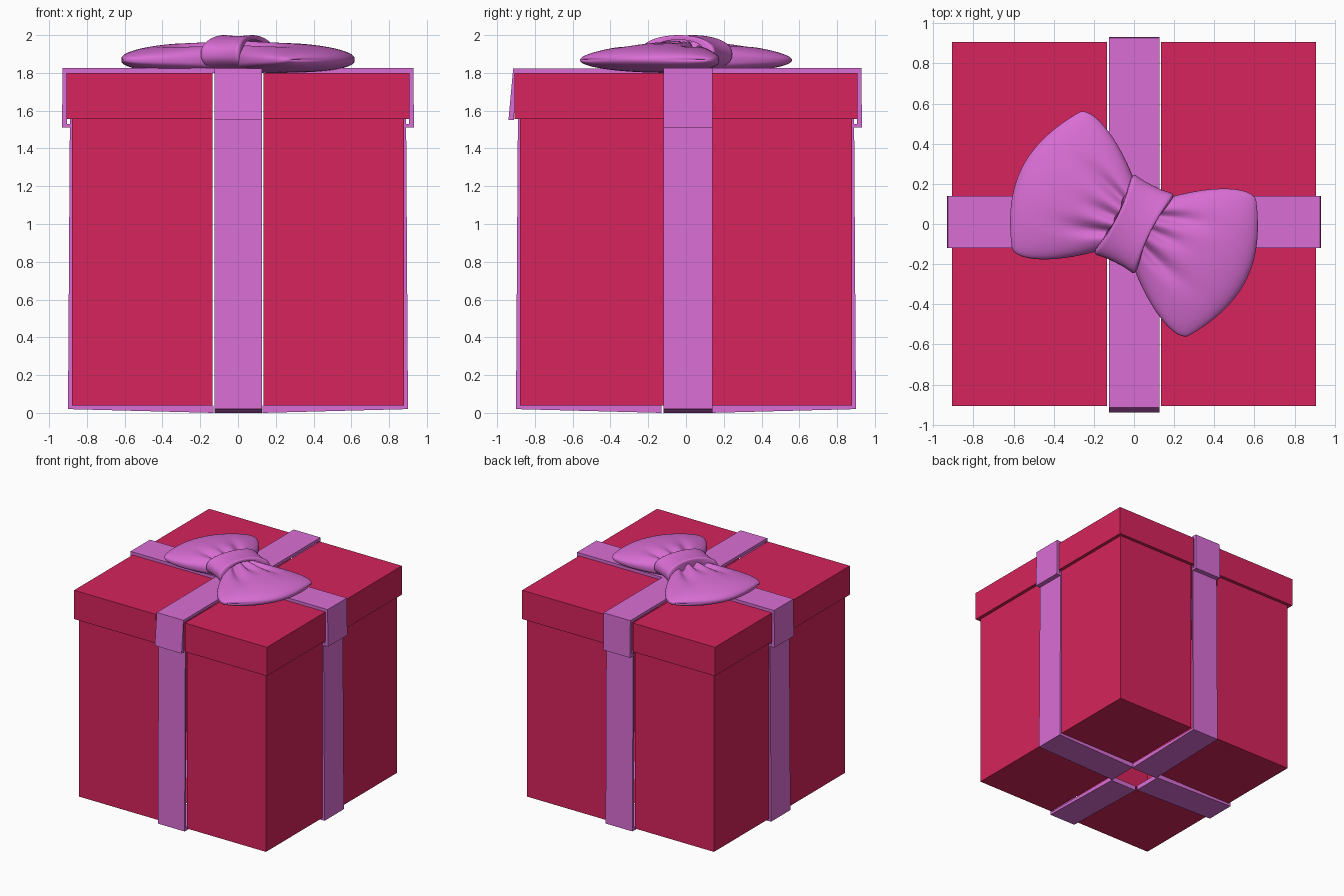
import bpy, bmesh, math
from mathutils import Vector, Matrix

if "Cube" in bpy.data.objects:
    bpy.data.objects.remove(bpy.data.objects["Cube"])


def material(name, col):
    m = bpy.data.materials.new(name)
    m.diffuse_color = (*col, 1)
    m.use_nodes = True
    m.node_tree.nodes["Principled BSDF"].inputs["Base Color"].default_value = m.diffuse_color
    return m


RED = material("crimson_card", (0.674, 0.0176, 0.107))
PINK = material("orchid_ribbon", (0.70, 0.156, 0.665))


def finish(bm, name, mat, smooth=False):
    me = bpy.data.meshes.new(name)
    bm.to_mesh(me)
    bm.free()
    me.materials.append(mat)
    for p in me.polygons:
        p.use_smooth = smooth
    ob = bpy.data.objects.new(name, me)
    bpy.context.collection.objects.link(ob)
    return ob


def panels(name, half, z0, z1, cap_z, lip=None):
    """Hollow card box in four corner panels, open along the ribbon lines."""
    bm = bmesh.new()
    centre = Vector((0, 0, (z0 + z1) / 2))

    def quad(*pts):
        f = bm.faces.new([bm.verts.new(p) for p in pts])
        f.normal_update()
        if f.normal.dot(f.calc_center_median() - centre) < 0:
            f.normal_flip()

    for sx in (-1, 1):
        for sy in (-1, 1):
            X, Y = sx * half, sy * half
            gx, gy = sx * 0.135, (0.14 if sy > 0 else -0.12)
            quad((X, gy, z0), (X, Y, z0), (X, Y, z1), (X, gy, z1))
            quad((gx, Y, z0), (X, Y, z0), (X, Y, z1), (gx, Y, z1))
            quad((gx, gy, cap_z), (X, gy, cap_z), (X, Y, cap_z), (gx, Y, cap_z))
            if lip:
                lx, ly = sx * lip, sy * lip
                quad((lx, gy, z0), (X, gy, z0), (X, Y, z0), (lx, ly, z0))
                quad((gx, ly, z0), (gx, Y, z0), (X, Y, z0), (lx, ly, z0))
    bmesh.ops.remove_doubles(bm, verts=bm.verts, dist=1e-5)
    return finish(bm, name, RED)


def strip(name, profile, axis, sign):
    """Ribbon arm: (radius, z) outline extruded across the ribbon width."""
    bm = bmesh.new()
    t0, t1 = (-0.12, 0.14) if axis == "x" else (-0.125, 0.127)

    def place(r, t, z):
        return (sign * r, t, z) if axis == "x" else (t, sign * r, z)

    a = [bm.verts.new(place(r, t0, z)) for r, z in profile]
    b = [bm.verts.new(place(r, t1, z)) for r, z in profile]
    bm.faces.new(a)
    bm.faces.new(b)
    n = len(a)
    for i in range(n):
        j = (i + 1) % n
        bm.faces.new((a[i], a[j], b[j], b[i]))
    bmesh.ops.recalc_face_normals(bm, faces=bm.faces)
    return finish(bm, name, PINK)


def tube(name, rings):
    """Skin closed rings of points, cap both ends, smooth shaded."""
    bm = bmesh.new()
    vs = [[bm.verts.new(p) for p in ring] for ring in rings]
    n = len(vs[0])
    for a, b in zip(vs, vs[1:]):
        for i in range(n):
            j = (i + 1) % n
            bm.faces.new((a[i], a[j], b[j], b[i]))
    bm.faces.new(vs[0])
    bmesh.ops.remove_doubles(bm, verts=bm.verts, dist=1e-5)
    bmesh.ops.recalc_face_normals(bm, faces=bm.faces)
    return finish(bm, name, PINK, True)


# box and lid
panels("box_body", 0.88, 0.04, 1.56, 0.04)
panels("box_lid", 0.908, 1.555, 1.80, 1.80, lip=0.88)

# ribbon arms on the body (running under the base) and over the lid
BODY = [(0.88, 1.555), (0.89, 1.555), (0.90, 0.02), (0.13, 0.0), (0.13, 0.04), (0.88, 0.04)]
for axis in "xy":
    for sign, side in ((-1, "minus"), (1, "plus")):
        strip(f"body_ribbon_{axis}_{side}", BODY, axis, sign)
        r0 = 0.0 if axis == "x" else 0.12
        if axis == "y" and sign < 0:      # front arm flares and is a bit shorter
            lid = [(r0, 1.80), (r0, 1.825), (0.915, 1.823), (0.94, 1.55), (0.91, 1.55), (0.905, 1.80)]
        else:
            lid = [(r0, 1.80), (r0, 1.825), (0.928, 1.825), (0.932, 1.51), (0.89, 1.51),
                   (0.89, 1.53), (0.905, 1.53), (0.905, 1.80)]
        strip(f"lid_ribbon_{axis}_{side}", lid, axis, sign)

# bow loops: puffy pillows with creases radiating from the knot
NA, NS, END = 96, 40, 0.625


def loop_ring(s):
    u = 0.04 + (END - 0.04) * math.sin(s * math.pi / 2)
    q = min(u / END, 1)
    w = 0.21 + 0.595 * (u - 0.14) - 0.567 * (u - 0.14) * (u - 0.35)
    w *= 0.84 + 0.16 * math.sqrt(max(0, 1 - q ** 8))
    h = math.sqrt(max(0, 1 - q ** 5))
    ring = []
    for i in range(NA):
        th = 2 * math.pi * i / NA
        c, sn = math.cos(th), math.sin(th)
        if sn >= 0:
            crease = sum(d * math.exp(-((c - k) / 0.13) ** 2) * math.exp(-((u - 0.12) / L) ** 2)
                         for k, d, L in ((-0.45, 0.045, 0.2), (0.05, 0.035, 0.13), (0.5, 0.045, 0.18)))
            z = 1.87 + h * ((0.105 - 0.03 * q) * sn ** 0.85 - crease * sn)
        else:
            z = 1.87 - h * 0.07 * abs(sn) ** 0.6
        ring.append((u * (1 - 0.2 * c * c), w * c, z))
    return ring


ROT = Matrix.Rotation(math.radians(-26.5), 4, "Z")
FLIP = Matrix.Rotation(math.pi, 4, "Z")
rings = [loop_ring(k / NS) for k in range(NS + 1)]
tube("bow_loop_right", rings).matrix_world = ROT
tube("bow_loop_left", rings).matrix_world = ROT @ FLIP

# knot: band round the middle with rolled edges
SECTION = [(-1, 0.75), (-1.02, 0.9), (-1, 0.97), (-0.93, 1.0), (-0.8, 0.99), (-0.4, 0.965), (0, 0.96)]
SECTION += [(-u, r) for u, r in SECTION[-2::-1]]
rings = []
for u, r in SECTION:
    ring = []
    for i in range(64):
        th = 2 * math.pi * i / 64
        c, sn = math.cos(th), math.sin(th)
        ring.append((u * (0.09 + 0.022 * c * c), 0.222 * r * c,
                     1.9 + 0.1 * r * math.copysign(abs(sn) ** 0.85, sn)))
    rings.append(ring)
rings.append([(0.07, 0, 1.9)] * 64)   # close the far end to a point
bm_rings = rings[:-1]
tube("bow_knot", bm_rings).matrix_world = ROT
